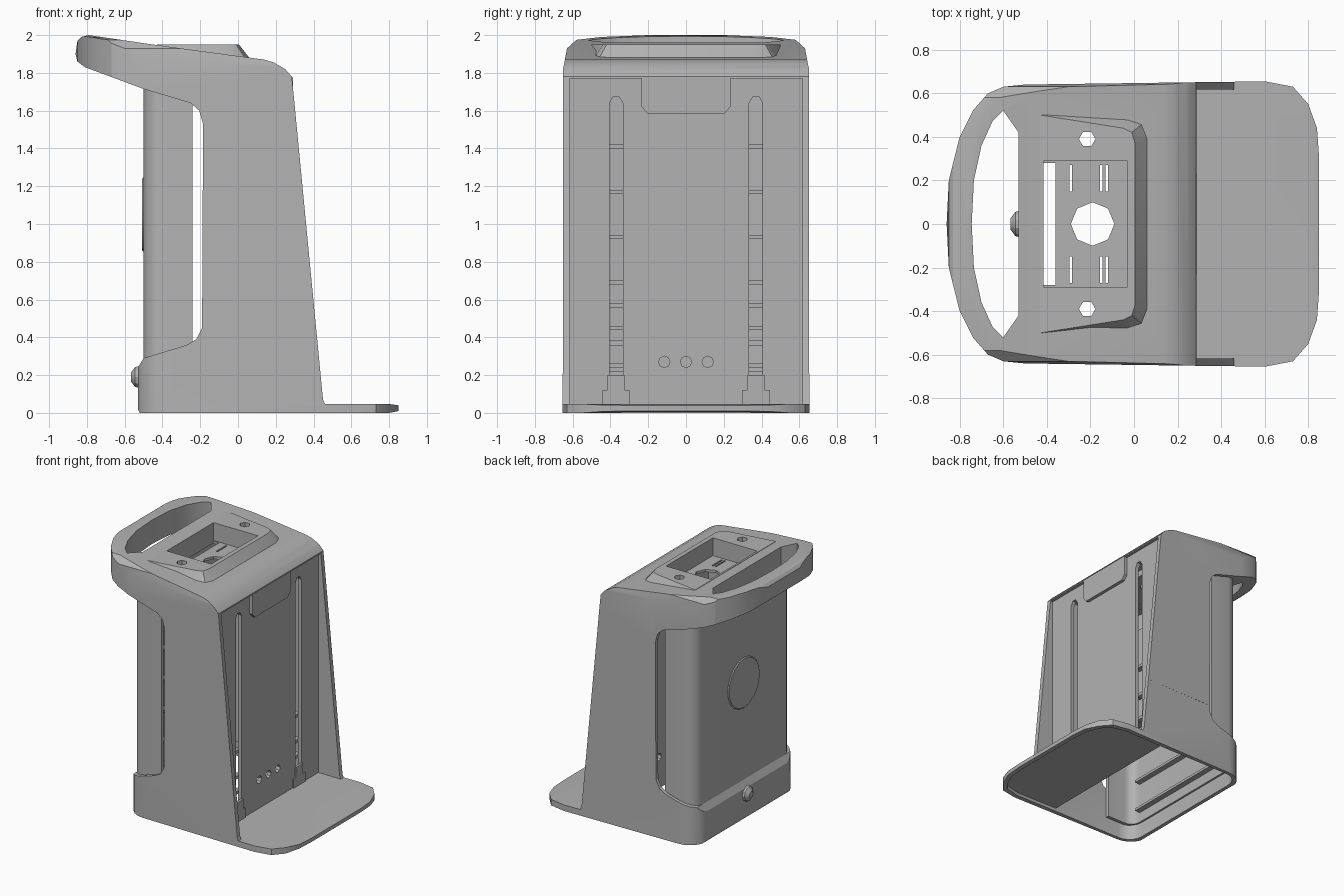
import bpy, bmesh, math
from mathutils import Vector

cube = bpy.data.objects.get("Cube")
if cube:
    bpy.data.objects.remove(cube, do_unlink=True)

grey = bpy.data.materials.new("plain grey")
grey.use_nodes = True
GREY = (0.45, 0.45, 0.45, 1)
grey.diffuse_color = GREY
grey.node_tree.nodes["Principled BSDF"].inputs["Base Color"].default_value = GREY


def place(axis, u, v, w):
    return {"x": (w, u, v), "y": (u, w, v), "z": (u, v, w)}[axis]


def prism(name, pts, axis, lo, hi, top=None):
    """Extrude an outline along an axis, optionally towards a second outline."""
    bm = bmesh.new()
    a = [bm.verts.new(place(axis, u, v, lo)) for u, v in pts]
    b = [bm.verts.new(place(axis, u, v, hi)) for u, v in (top or pts)]
    bm.faces.new(a)
    bm.faces.new(b)
    for i in range(len(a)):
        j = (i + 1) % len(a)
        bm.faces.new((a[i], a[j], b[j], b[i]))
    bmesh.ops.recalc_face_normals(bm, faces=bm.faces)
    mesh = bpy.data.meshes.new(name)
    bm.to_mesh(mesh)
    bm.free()
    mesh.materials.append(grey)
    obj = bpy.data.objects.new(name, mesh)
    bpy.context.collection.objects.link(obj)
    return obj


def box(name, x, y, z):
    return prism(name, [(x[0], y[0]), (x[1], y[0]), (x[1], y[1]), (x[0], y[1])], "z", *z)


def ngon(u, v, r, n):
    return [(u + r * math.cos(math.tau * i / n), v + r * math.sin(math.tau * i / n)) for i in range(n)]


def mirrored(half):
    """Close a half outline (v >= 0) by mirroring it over v = 0."""
    return half + [(u, -v) for u, v in reversed(half) if v > 0]


def corner(u, v, r, start, n=5):
    """Quarter-round corner points about a centre."""
    return [(u + r * math.cos(start + math.pi / 2 * i / n), v + r * math.sin(start + math.pi / 2 * i / n))
            for i in range(n + 1)]


def combine(obj, other, op="DIFFERENCE"):
    mod = obj.modifiers.new("cut", "BOOLEAN")
    mod.object, mod.operation, mod.solver = other, op, "EXACT"
    bpy.context.view_layer.update()
    graph = bpy.context.evaluated_depsgraph_get()
    mesh = bpy.data.meshes.new_from_object(obj.evaluated_get(graph))
    obj.modifiers.clear()
    obj.data = mesh
    bpy.data.objects.remove(other, do_unlink=True)


# Body: side silhouette with handle, side slot, cup and foot plate
silhouette = [(-0.85, 1.97), (-0.83, 1.99), (-0.79, 2), (-0.45, 1.95), (0.14, 1.87), (0.19, 1.855),
              (0.25, 1.82), (0.285, 1.78), (0.295, 1.68), (0.45, 0.07), (0.46, 0.047), (0.8, 0.047),
              (0.85, 0.04), (0.85, 0.01), (0.8, 0), (-0.52, 0), (-0.53, 0.02), (-0.53, 0.24),
              (-0.5, 0.29), (-0.27, 0.36), (-0.22, 0.39), (-0.19, 0.45), (-0.185, 1.53),
              (-0.205, 1.6), (-0.25, 1.64), (-0.5, 1.715), (-0.81, 1.83), (-0.85, 1.86), (-0.86, 1.9)]
body = prism("body_shell", silhouette, "y", -0.7, 0.7)

foot_end = [(0.6, 0.655), (0.73, 0.63), (0.8, 0.55), (0.84, 0.44), (0.85, 0.3)]
head_half = [(-0.86, 0), (-0.85, 0.2), (-0.8, 0.4), (-0.74, 0.52), (-0.67, 0.6), (-0.6, 0.63), (-0.5, 0.64)]
plan = prism("plan", mirrored(head_half + foot_end), "z", 0.5, 3)
cup_half = list(reversed(corner(-0.38, 0.49, 0.15, math.pi / 2)))
combine(plan, prism("lower_plan", mirrored(cup_half + foot_end), "z", -1, 0.6), "UNION")
combine(body, plan, "INTERSECT")
crown = [(0.7, -1), (0.7, 1.6), (0.645, 1.85), (0.63, 1.93), (0.58, 1.975), (0.45, 1.99), (0.2, 2.0)]
crown += [(-u, v) for u, v in reversed(crown)]
combine(body, prism("crown", crown, "x", -2, 2), "INTERSECT")

# Raised pad on top
pad_low = mirrored([(0.075, 0.4), (0.05, 0.47), (-0.02, 0.5), (-0.43, 0.53)])
pad_top = mirrored([(0.005, 0.37), (-0.01, 0.42), (-0.05, 0.44), (-0.43, 0.5)])
combine(body, prism("pad", pad_low, "z", 1.86, 1.95, pad_top), "UNION")

# Hollow interior, open below
cavity = prism("cavity", [(-0.8, -0.2), (0.235, -0.2), (0.235, 1.74), (0.14, 1.82), (-0.8, 1.93)], "y", -1, 1)
inner = list(reversed(corner(-0.37, 0.495, 0.12, math.pi / 2))) + [(0.5, 0.615)]
combine(cavity, prism("cavity_plan", mirrored(inner), "z", -0.5, 2.5), "INTERSECT")
combine(body, cavity)
under = [(0.2, 0.615), (0.6, 0.62), (0.72, 0.59), (0.77, 0.53), (0.81, 0.43), (0.82, 0.3)]
combine(body, prism("foot_recess", mirrored(under), "z", -0.1, 0.025))

# Rear recess between the side fins, and handle opening
combine(body, box("rear_recess", (0.265, 0.9), (-0.617, 0.617), (0.047, 1.77)))
grip = mirrored([(-0.745, 0), (-0.735, 0.2), (-0.7, 0.36), (-0.65, 0.47), (-0.6, 0.52), (-0.53, 0.42)])
combine(body, prism("grip_hole", grip, "z", 1, 3))

# Window tray in the head
tray = box("window_tray", (-0.435, -0.005), (-0.315, 0.315), (1.79, 1.9))
combine(tray, box("well", (-0.415, -0.03), (-0.29, 0.29), (1.81, 2.2)))
combine(tray, box("gap", (-0.415, -0.36), (-0.28, 0.28), (1.5, 2.2)))
combine(tray, prism("round_hole", ngon(-0.19, 0, 0.1, 8), "z", 1.5, 2.2))
for x in (-0.29, -0.15, -0.125):
    for y in (-0.21, 0.21):
        combine(tray, box("slit", (x - 0.006, x + 0.006), (y - 0.06, y + 0.06), (1.5, 2.2)))
combine(body, box("window", (-0.415, -0.03), (-0.29, 0.29), (1.7, 2.2)))
for y in (-0.39, 0.39):
    combine(body, prism("screw_hole", ngon(-0.215, y, 0.038, 6), "z", 1.7, 2.2))

# Rear panel openings
for s in (-1, 1):
    y = 0.37 * s
    slot = [(y - 0.036, 0.06), (y + 0.036, 0.06), (y + 0.036, 1.64), (y + 0.015, 1.675),
            (y - 0.015, 1.675), (y - 0.036, 1.64)]
    combine(body, prism("rail_slot", slot, "x", 0.2, 0.3))
for y in (-0.115, 0, 0.115):
    combine(body, prism("panel_hole", ngon(y, 0.27, 0.03, 8), "x", 0.2, 0.3))

# Front column: U-shaped shell behind the side slots
outer = list(reversed(corner(-0.4, 0.505, 0.1, math.pi / 2))) + [(-0.24, 0.605)]
inside = list(reversed(corner(-0.4, 0.505, 0.075, math.pi / 2))) + [(-0.1, 0.58)]
column = prism("front_column", mirrored(outer), "z", 0.12, 1.76)
combine(column, prism("column_core", mirrored(inside), "z", -1, 3))
parts = [body, tray, column]

# Shallow round cover on the column
parts.append(prism("round_cover", ngon(0, 1.05, 0.2, 20), "x", -0.498, -0.507, ngon(0, 1.05, 0.19, 20)))

# Knob on the cup
knob = prism("knob", ngon(0, 0.19, 0.062, 10), "x", -0.52, -0.545, ngon(0, 0.19, 0.055, 10))
tip = prism("knob_tip", ngon(0, 0.19, 0.055, 10), "x", -0.545, -0.567, ngon(0, 0.19, 0.025, 10))
parts += [knob, tip]

# Latch tab at the top of the rear panel
tab = [(-0.235, 1.775), (-0.235, 1.62), (-0.205, 1.585), (0.205, 1.585), (0.235, 1.62), (0.235, 1.775)]
parts.append(prism("latch_tab", tab, "x", 0.26, 0.29))

# Stepped clips at the foot of the slots and cross bars behind them
for s in (-1, 1):
    side = "left" if s > 0 else "right"
    y = 0.37 * s
    half = [(0.072, 0.045), (0.072, 0.12), (0.045, 0.12), (0.045, 0.2)]
    clip = [(y + u, v) for u, v in half] + [(y - u, v) for u, v in reversed(half)]
    parts.append(prism(side + "_clip", clip, "x", 0.255, 0.275))
    for z in (0.25, 0.37, 0.57):
        parts.append(box(side + "_slot_bar", (0.2, 0.237), (y - 0.07, y + 0.07), (z - 0.012, z + 0.012)))

# Ribs inside the column
for i in range(6):
    z = 0.2 + 0.24 * i
    parts.append(box("column_rib", (-0.48, -0.43), (-0.5, 0.5), (z, z + 0.02)))

# Smooth rounded areas, keep edges sharp
bpy.ops.object.select_all(action="DESELECT")
for obj in parts:
    obj.select_set(True)
bpy.context.view_layer.objects.active = body
bpy.ops.object.shade_smooth_by_angle(angle=math.radians(25))
